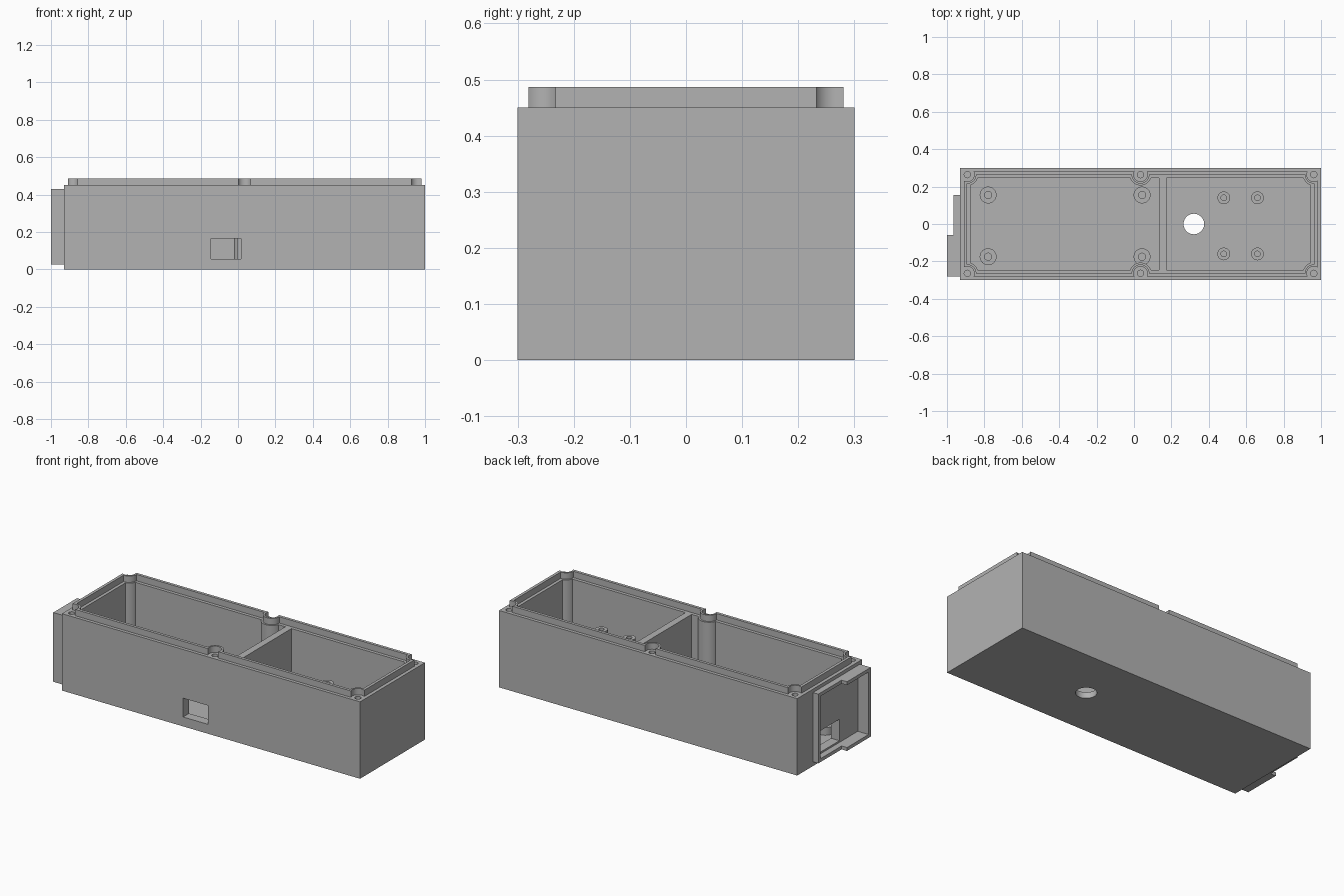
import bpy, bmesh, math

cube = bpy.data.objects.get("Cube")
if cube:
    bpy.data.objects.remove(cube, do_unlink=True)

grey = bpy.data.materials.new("plain grey")
grey.use_nodes = True
grey.diffuse_color = (0.45, 0.45, 0.45, 1)
grey.node_tree.nodes["Principled BSDF"].inputs["Base Color"].default_value = (0.45, 0.45, 0.45, 1)

CX = 0.035          # centre of the box along x
FLOOR, TOP, RIM = 0.035, 0.45, 0.487


def finish(name, bm):
    bmesh.ops.recalc_face_normals(bm, faces=bm.faces[:])
    me = bpy.data.meshes.new(name)
    bm.to_mesh(me)
    bm.free()
    me.materials.append(grey)
    ob = bpy.data.objects.new(name, me)
    bpy.context.scene.collection.objects.link(ob)
    return ob


def prism(name, loop, z0, z1):
    bm = bmesh.new()
    face = bm.faces.new([bm.verts.new((x, y, z0)) for x, y in loop])
    ext = bmesh.ops.extrude_face_region(bm, geom=[face])
    for v in ext["geom"]:
        if isinstance(v, bmesh.types.BMVert):
            v.co.z = z1
    return finish(name, bm)


def box(name, x0, x1, y0, y1, z0, z1):
    return prism(name, [(x0, y0), (x1, y0), (x1, y1), (x0, y1)], z0, z1)


def ring(name, outer, inner, z0, z1):
    """Closed tube between two loops with equal point counts."""
    bm = bmesh.new()
    loops = [[bm.verts.new((x, y, z)) for x, y in lp]
             for lp, z in ((outer, z0), (outer, z1), (inner, z1), (inner, z0))]
    n = len(outer)
    for k in range(4):
        a, b = loops[k], loops[(k + 1) % 4]
        for i in range(n):
            j = (i + 1) % n
            bm.faces.new((a[i], a[j], b[j], b[i]))
    return finish(name, bm)


def circle(x, y, r, n=32):
    return [(x + r * math.cos(2 * math.pi * i / n), y + r * math.sin(2 * math.pi * i / n))
            for i in range(n)]


def arc(x, y, r, a0, a1, n):
    return [(x + r * math.cos(a0 + (a1 - a0) * i / n), y + r * math.sin(a0 + (a1 - a0) * i / n))
            for i in range(n + 1)]


# Screw positions relative to the box centre
SX, SY = 0.926, 0.264


def outline(hx, hy, r):
    """Rectangle scooped out around the four corner and two middle screws."""
    side = math.asin((hy - SY) / r)
    q = arc(SX, SY, r, -math.acos((hx - SX) / r), -math.pi - side, 14)
    q += arc(0, SY, r, side, -math.pi / 2, 10)
    half = q + [(-x, y) for x, y in reversed(q[:-1])]
    full = half + [(x, -y) for x, y in reversed(half)]
    return [(x + CX, y) for x, y in full]


# Main box, hollowed and pierced
body = box("box_body", -0.93, 1.0, -0.3, 0.3, 0, TOP)
cutters = [
    prism("cavity_cutter", outline(0.91, 0.245, 0.058), FLOOR, 0.6),
    box("front_window_cutter", -0.145, 0.015, -0.4, -0.22, 0.055, 0.165),
    box("end_window_cutter", -1.0, -0.85, -0.09, 0.12, 0.055, 0.18),
    prism("floor_hole_cutter", circle(0.32, 0, 0.055, 48), -0.1, 0.1),
]
for sx in (-SX, 0, SX):
    for sy in (-SY, SY):
        cutters.append(prism("screw_hole_cutter", circle(CX + sx, sy, 0.017, 24), 0.25, 0.6))
for c in cutters:
    c.hide_render = True
    m = body.modifiers.new("cut", "BOOLEAN")
    m.operation = "DIFFERENCE"
    m.solver = "EXACT"
    m.object = c
dg = bpy.context.evaluated_depsgraph_get()
mesh = bpy.data.meshes.new_from_object(body.evaluated_get(dg))
body.modifiers.clear()
body.data = mesh
for c in cutters:
    bpy.data.objects.remove(c, do_unlink=True)

# Raised sealing rim
rim = ring("sealing_rim", outline(0.945, 0.281, 0.037), outline(0.928, 0.264, 0.048), TOP, RIM)

# Divider between the two compartments
box("divider_wall", 0.135, 0.175, -0.247, 0.247, FLOOR - 0.005, TOP)

# Low standoffs on the left, tall posts on the right
posts = []
for x in (-0.78, 0.043):
    for y in (-0.175, 0.155):
        posts.append(ring("low_standoff", circle(x, y, 0.045), circle(x, y, 0.019), FLOOR - 0.003, 0.08))
for x in (0.48, 0.66):
    for y in (-0.16, 0.14):
        posts.append(ring("tall_post", circle(x, y, 0.034), circle(x, y, 0.015), FLOOR - 0.003, 0.255))

# Stepped socket frame on the end wall
Y0, Y1, STEP, T = -0.28, 0.155, -0.06, 0.02
plate = [(-0.93, Y0), (-0.93, Y1), (-0.965, Y1), (-0.965, STEP), (-1.0, STEP), (-1.0, Y0)]
prism("socket_bottom", plate, 0.025, 0.025 + T)
prism("socket_top", plate, 0.43 - T, 0.43)
box("socket_deep_side", -1.0, -0.93, Y0, Y0 + T, 0.025 + T, 0.43 - T)
box("socket_shallow_side", -0.965, -0.93, Y1 - T, Y1, 0.025 + T, 0.43 - T)

# Smooth the round surfaces, keep edges sharp
bpy.ops.object.select_all(action="DESELECT")
for ob in [body, rim] + posts:
    ob.select_set(True)
bpy.context.view_layer.objects.active = body
bpy.ops.object.shade_smooth_by_angle(angle=math.radians(30))
